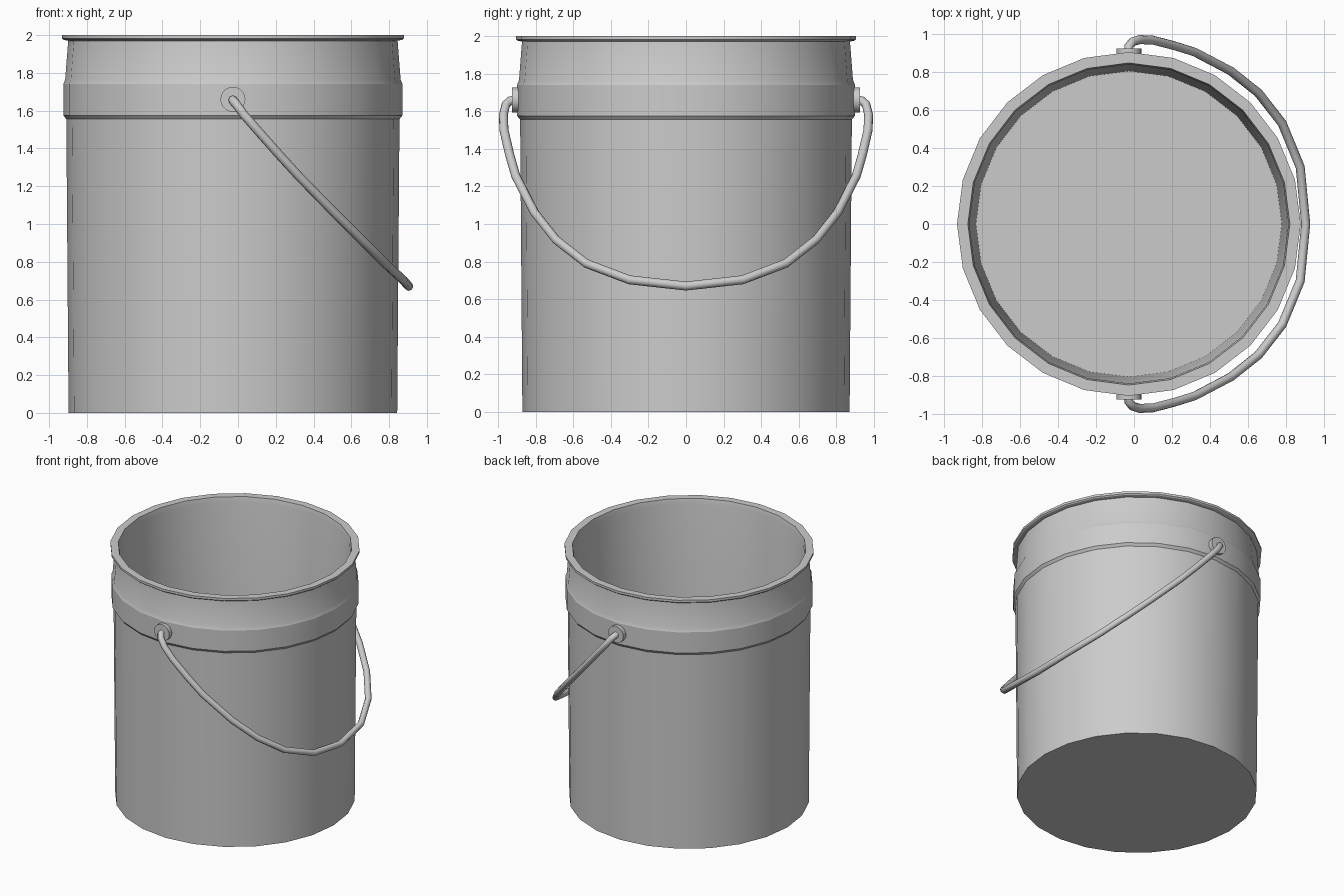
import bpy, bmesh, math

if "Cube" in bpy.data.objects:
    bpy.data.objects.remove(bpy.data.objects["Cube"])

CX = -0.027      # bucket axis in x
SIDES = 24


def finish(obj, angle=20):
    bpy.ops.object.select_all(action='DESELECT')
    obj.select_set(True)
    bpy.context.view_layer.objects.active = obj
    bpy.ops.object.shade_smooth_by_angle(angle=math.radians(angle))


def lathe(name, profile, sides):
    """Revolve (radius, z) points around z, capping both ends."""
    bm = bmesh.new()
    rings = []
    for r, z in profile:
        rings.append([bm.verts.new((r * math.cos(2 * math.pi * i / sides),
                                    r * math.sin(2 * math.pi * i / sides), z))
                      for i in range(sides)])
    for a, b in zip(rings, rings[1:]):
        for i in range(sides):
            j = (i + 1) % sides
            bm.faces.new((a[i], a[j], b[j], b[i]))
    bm.faces.new(rings[0][::-1])
    bm.faces.new(rings[-1])
    bmesh.ops.recalc_face_normals(bm, faces=bm.faces)
    mesh = bpy.data.meshes.new(name)
    bm.to_mesh(mesh)
    bm.free()
    obj = bpy.data.objects.new(name, mesh)
    bpy.context.collection.objects.link(obj)
    return obj


# Bucket shell: outside wall, stiffening band, neck, rim, inside wall, floor
bucket = lathe("bucket", [
    (0.87, 0.0), (0.882, 1.555), (0.898, 1.575), (0.898, 1.74),
    (0.888, 1.765), (0.872, 1.97), (0.897, 1.975), (0.905, 1.982),
    (0.905, 2.0), (0.848, 2.0), (0.84, 1.96), (0.805, 0.03)], SIDES)
bucket.location.x = CX
finish(bucket)

# Round lugs that hold the handle
for side, label in ((-1, "front"), (1, "back")):
    lug = lathe(label + "_lug", [(0.066, 0.86), (0.066, 0.924)], 20)
    lug.rotation_euler.x = -side * math.pi / 2
    lug.location = (CX, 0, 1.66)
    finish(lug, 30)

# Wire handle, hanging down on the right side
half = [(-0.03, 0.90, 1.66), (-0.027, 0.935, 1.655), (-0.01, 0.958, 1.635),
        (0.03, 0.971, 1.58), (0.10, 0.968, 1.50), (0.215, 0.938, 1.37),
        (0.32, 0.905, 1.255), (0.51, 0.805, 1.06), (0.655, 0.69, 0.915),
        (0.78, 0.53, 0.79), (0.875, 0.30, 0.703)]
path = half + [(0.904, 0.0, 0.67)] + [(x, -y, z) for x, y, z in reversed(half)]
curve = bpy.data.curves.new("handle", 'CURVE')
curve.dimensions = '3D'
curve.bevel_depth = 0.024
curve.bevel_resolution = 2
curve.use_fill_caps = True
spline = curve.splines.new('POLY')
spline.points.add(len(path) - 1)
for point, co in zip(spline.points, path):
    point.co = (*co, 1)
handle = bpy.data.objects.new("handle", curve)
bpy.context.collection.objects.link(handle)
bpy.ops.object.select_all(action='DESELECT')
handle.select_set(True)
bpy.context.view_layer.objects.active = handle
bpy.ops.object.convert(target='MESH')
finish(bpy.context.view_layer.objects.active, 50)
